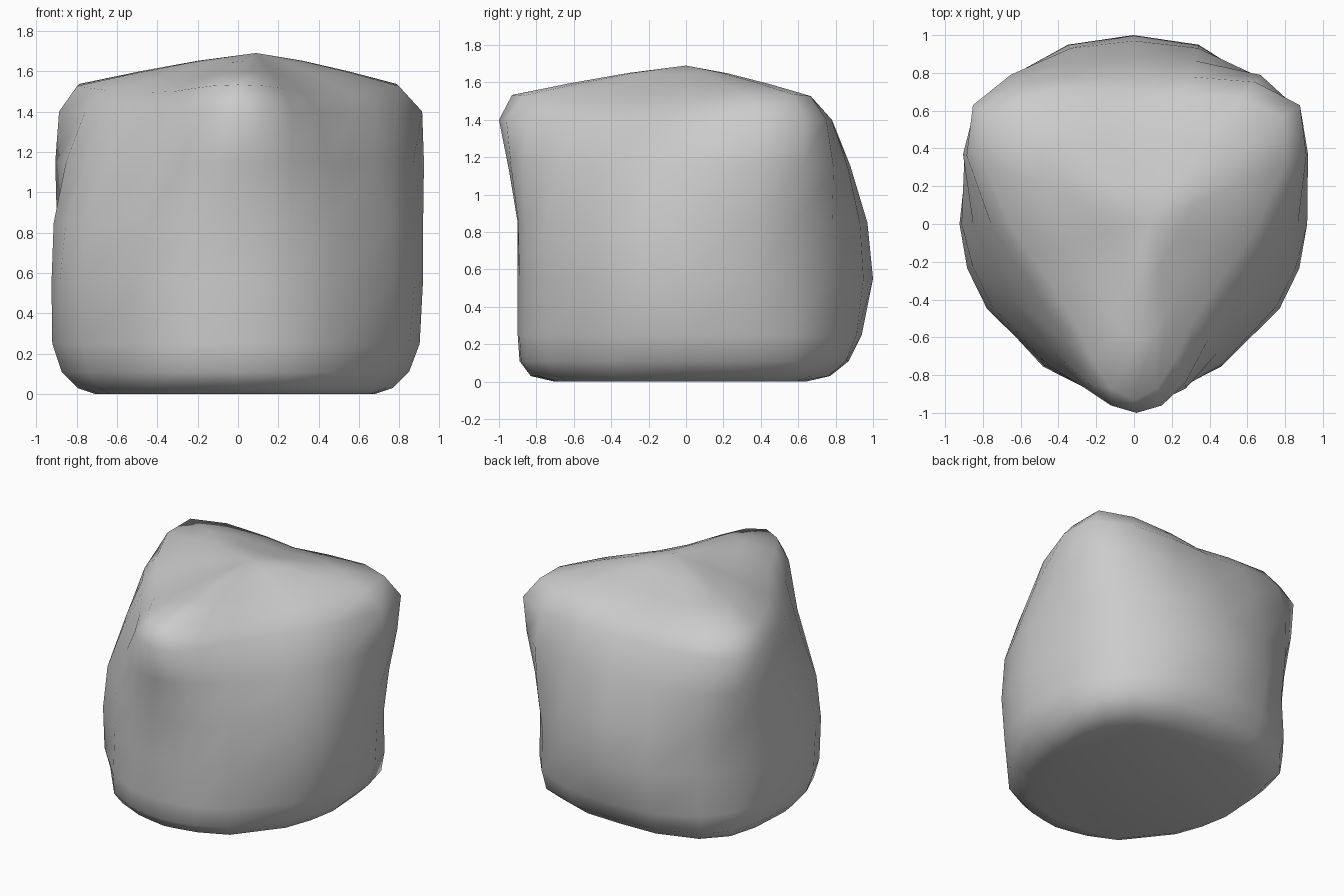
import bpy, bmesh
from math import radians, cos, sin

if "Cube" in bpy.data.objects:
    bpy.data.objects.remove(bpy.data.objects["Cube"])

# Half outline directions in degrees, from the front point round to the back
ANGLES = [-90, -82, -73, -58, -30, -15, 0, 22, 36, 50, 70, 90]

# Height and radius in each direction; rounded base changes to a three-cornered top
ROWS = [
    (0.00, [.70, .70, .71, .74, .71, .69, .69, .74, .78, .76, .68, .63]),
    (0.03, [.83, .82, .82, .82, .78, .77, .78, .82, .87, .87, .81, .77]),
    (0.11, [.89, .89, .89, .88, .84, .84, .86, .90, .96, .97, .91, .87]),
    (0.25, [.90, .90, .90, .89, .88, .89, .91, .94, .98, 1.0, .97, .94]),
    (0.55, [.90, .90, .90, .885, .895, .91, .92, .95, .97, .99, 1.01, 1.0]),
    (0.85, [.90, .905, .90, .875, .87, .885, .915, .97, 1.0, 1.02, .99, .97]),
    (1.15, [.95, .945, .91, .81, .77, .79, .86, .985, 1.05, 1.03, .92, .88]),
    (1.40, [1.0, .97, .88, .72, .65, .69, .77, .97, 1.07, .98, .83, .77]),
]
SHOULDER = [.93, .88, .75, .60, .54, .58, .66, .86, .97, .87, .72, .65]
TOP = (0.09, 0.0, 1.69)


def mirrored(values):
    return values + values[-2:0:-1]


angles = ANGLES + [180 - a for a in ANGLES[-2:0:-1]]
bm = bmesh.new()


def add_ring(points):
    return [bm.verts.new(p) for p in points]


def bridge(a, b):
    n = len(a)
    for i in range(n):
        j = (i + 1) % n
        bm.faces.new((a[i], a[j], b[j], b[i]))


# Side rings with a slight lean to the right
rings = []
for z, radii in ROWS:
    lean = 0.02 * (z - 0.75)
    rings.append(add_ring([(r * cos(radians(a)) + lean, r * sin(radians(a)), z)
                           for a, r in zip(angles, mirrored(radii))]))

# Shallow crown with soft ridges rising from the corners to an off-centre peak
for s in (1.0, 0.66, 0.33):
    points = []
    for a, r in zip(angles, mirrored(SHOULDER)):
        rim = 1.44 + 0.10 * r
        points.append((r * s * cos(radians(a)) + TOP[0] * (1 - s),
                       r * s * sin(radians(a)),
                       TOP[2] + (rim - TOP[2]) * s ** 1.25))
    rings.append(add_ring(points))

for low, high in zip(rings, rings[1:]):
    bridge(low, high)

# Flat underside and peak
bm.faces.new(list(reversed(rings[0])))
peak = bm.verts.new(TOP)
last = rings[-1]
for i in range(len(last)):
    bm.faces.new((last[i], last[(i + 1) % len(last)], peak))

bmesh.ops.recalc_face_normals(bm, faces=bm.faces)
for f in bm.faces:
    f.smooth = True
mesh = bpy.data.meshes.new("boulder")
bm.to_mesh(mesh)
bm.free()
boulder = bpy.data.objects.new("boulder", mesh)
bpy.context.collection.objects.link(boulder)
